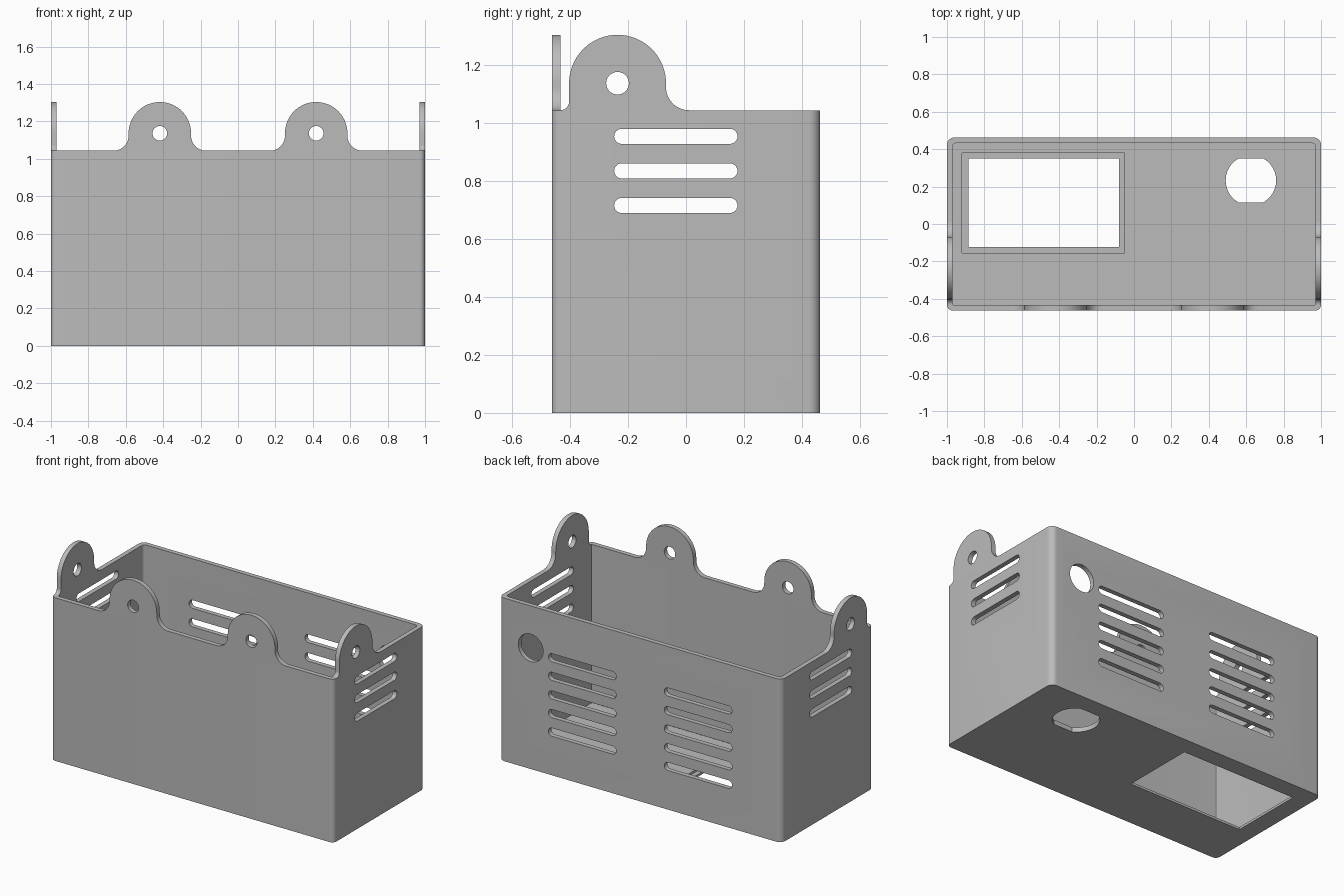
import bpy, bmesh
from math import radians, cos, sin

if "Cube" in bpy.data.objects:
    bpy.data.objects.remove(bpy.data.objects["Cube"], do_unlink=True)

HALF_X, HALF_Y, TOP, WALL = 1.0, 0.4625, 1.043, 0.03

grey = bpy.data.materials.new("plain_grey")
grey.use_nodes = True
grey.diffuse_color = (0.5, 0.5, 0.5, 1)
grey.node_tree.nodes["Principled BSDF"].inputs["Base Color"].default_value = (0.5, 0.5, 0.5, 1)


def arc(cx, cy, r, start, end, steps=12):
    angles = [radians(start + (end - start) * i / steps) for i in range(steps + 1)]
    return [(cx + r * cos(a), cy + r * sin(a)) for a in angles]


def circle(cx, cy, r):
    return arc(cx, cy, r, 0, 360, 40)[:-1]


def rect(x0, x1, y0, y1):
    return [(x0, y0), (x1, y0), (x1, y1), (x0, y1)]


def slot(cx, cy, length, height):
    r, reach = height / 2, (length - height) / 2
    return arc(cx + reach, cy, r, -90, 90) + arc(cx - reach, cy, r, 90, 270)


def rounded_plan(hx, hy, front_r, back_r):
    pts = []
    for sx, sy, r, a in ((1, 1, back_r, 0), (-1, 1, back_r, 90),
                         (-1, -1, front_r, 180), (1, -1, front_r, 270)):
        pts += arc(sx * (hx - r), sy * (hy - r), r, a, a + 90, 8)
    return pts


def prism(name, outline, axis, lo, hi):
    """Extrude a flat outline along an axis."""
    place = {"X": lambda u, v, d: (d, u, v),
             "Y": lambda u, v, d: (u, d, v),
             "Z": lambda u, v, d: (u, v, d)}[axis]
    bm = bmesh.new()
    a = [bm.verts.new(place(u, v, lo)) for u, v in outline]
    b = [bm.verts.new(place(u, v, hi)) for u, v in outline]
    bm.faces.new(a)
    bm.faces.new(b)
    for i in range(len(a)):
        j = (i + 1) % len(a)
        bm.faces.new((a[i], a[j], b[j], b[i]))
    bmesh.ops.recalc_face_normals(bm, faces=bm.faces)
    mesh = bpy.data.meshes.new(name)
    bm.to_mesh(mesh)
    bm.free()
    mesh.materials.append(grey)
    obj = bpy.data.objects.new(name, mesh)
    bpy.context.collection.objects.link(obj)
    return obj


def activate(obj):
    bpy.ops.object.select_all(action="DESELECT")
    obj.select_set(True)
    bpy.context.view_layer.objects.active = obj


def cut(target, outline, axis, lo, hi):
    cutter = prism("cutter", outline, axis, lo, hi)
    mod = target.modifiers.new("cut", "BOOLEAN")
    mod.operation, mod.solver, mod.object = "DIFFERENCE", "EXACT", cutter
    activate(target)
    bpy.ops.object.modifier_apply(modifier=mod.name)
    bpy.data.objects.remove(cutter, do_unlink=True)


def finish(obj):
    activate(obj)
    bpy.ops.object.shade_smooth_by_angle(angle=radians(30))


# Open box with rounded vertical corners
case = prism("case", rounded_plan(HALF_X, HALF_Y, 0.03, 0.04), "Z", 0, TOP)
cut(case, rounded_plan(HALF_X - WALL, HALF_Y - WALL, 0.005, 0.02), "Z", WALL, TOP + 0.2)

# Floor: rebated window and a round opening with two flats
cut(case, rect(-0.92, -0.05, -0.155, 0.38), "Z", 0.015, 0.1)
cut(case, rect(-0.885, -0.08, -0.123, 0.35), "Z", -0.1, 0.1)
cut(case, arc(0.625, 0.233, 0.135, -60, 60) + arc(0.625, 0.233, 0.135, 120, 240), "Z", -0.1, 0.1)

# Back wall: two banks of vents and a cable hole
for cx in (-0.41, 0.41):
    for i in range(5):
        cut(case, slot(cx, 0.752 - 0.119 * i, 0.48, 0.052), "Y", 0.3, 0.6)
cut(case, circle(0.775, 0.775, 0.088), "Y", 0.3, 0.6)

# Side vents, through both walls
for i in range(3):
    cut(case, slot(-0.035, 0.953 - 0.119 * i, 0.425, 0.052), "X", -1.2, 1.2)
finish(case)


def tab(name, centre, left_r, right_r, axis, lo, hi):
    """Round mounting ear with flared feet and a screw hole."""
    r, z = 0.167, 1.136
    outline = (arc(centre + r + right_r, TOP + right_r, right_r, 270, 180)
               + arc(centre, z, r, 0, 180, 32)
               + arc(centre - r - left_r, TOP + left_r, left_r, 0, -90))
    ear = prism(name, outline, axis, lo, hi)
    cut(ear, circle(centre, z, 0.039), axis, lo - 0.1, hi + 0.1)
    finish(ear)


for side, s in (("left", 1), ("right", -1)):
    tab("front_tab_" + side, s * 0.418, 0.08, 0.08, "Y", -HALF_Y, -HALF_Y + WALL)
    lo, hi = sorted((s * HALF_X, s * (HALF_X - WALL)))
    tab("side_tab_" + side, -0.236, 0.03, 0.08, "X", lo, hi)
